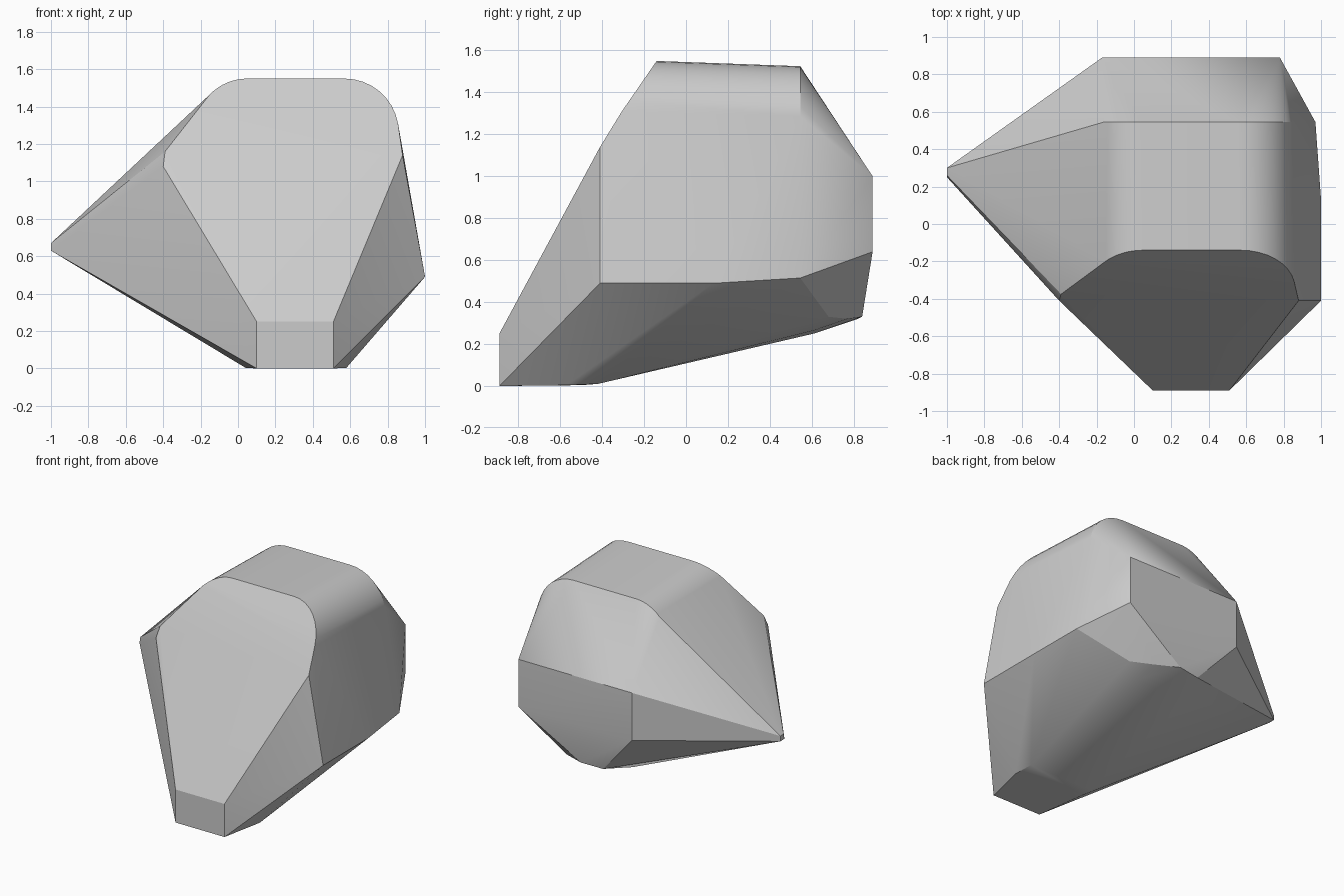
import bpy, bmesh, math
from mathutils import Vector

cube = bpy.data.objects.get("Cube")
if cube:
    bpy.data.objects.remove(cube, do_unlink=True)

# Single stone colour
stone = bpy.data.materials.new("light_grey_stone")
stone.use_nodes = True
grey = (0.6, 0.6, 0.6, 1)
stone.diffuse_color = grey
stone.node_tree.nodes["Principled BSDF"].inputs["Base Color"].default_value = grey


def arc(cx, cz, radius, start, end, steps=8):
    """Points of a circular arc in the x-z plane, angles in degrees."""
    for i in range(steps + 1):
        a = math.radians(start + (end - start) * i / steps)
        yield cx + radius * math.cos(a), cz + radius * math.sin(a)


points = []

# Rounded crown: front rim follows the sloping brow, back rim is a little lower
rim = list(arc(0.57, 1.26, 0.29, 10, 90)) + list(arc(0.05, 1.27, 0.28, 90, 136))
for x, z in rim:
    points.append((x, -0.14 - (1.55 - z) * 0.69, z))
    points.append((x - 0.01, 0.545, z - 0.025))

# Narrow front foot and the flat underside behind it
for x in (0.10, 0.51):
    points += [(x, -0.89, 0), (x, -0.89, 0.25)]
points += [(0.04, -0.5, 0.004), (0.04, -0.42, 0.01), (0.58, -0.57, 0.004), (0.57, -0.42, 0.01)]

# Back wall
for x in (-0.17, 0.78):
    points += [(x, 0.89, 0.64), (x, 0.89, 1.0)]

# Right-hand wall and cheeks
points += [(0.88, -0.41, 1.14), (1, -0.41, 0.49), (1, 0.13, 0.49), (0.97, 0.545, 0.515)]
points += [(-0.40, -0.41, 1.08), (-0.39, -0.375, 1.16), (-0.39, -0.37, 0.5)]

# Pointed side tip
points += [(-1, 0.25, 0.63), (-1, 0.30, 0.63), (-1, 0.30, 0.67), (-1, 0.26, 0.67)]

# Rounded rear underside
points += [(0.61, 0.68, 0.33), (0.46, 0.77, 0.32), (0.29, 0.84, 0.33), (0.12, 0.82, 0.32),
           (0.48, 0.61, 0.265), (0.3, 0.61, 0.25), (0.02, 0.61, 0.28)]

# Wrap everything in one convex skin
bm = bmesh.new()
for p in points:
    bm.verts.new(Vector(p))
hull = bmesh.ops.convex_hull(bm, input=bm.verts)
spare = {g for g in hull["geom_interior"] + hull["geom_unused"] if isinstance(g, bmesh.types.BMVert)}
bmesh.ops.delete(bm, geom=list(spare), context='VERTS')
bmesh.ops.dissolve_limit(bm, angle_limit=math.radians(1), verts=bm.verts, edges=bm.edges)
bmesh.ops.recalc_face_normals(bm, faces=bm.faces)

mesh = bpy.data.meshes.new("boulder")
bm.to_mesh(mesh)
bm.free()
mesh.materials.append(stone)
boulder = bpy.data.objects.new("boulder", mesh)
bpy.context.collection.objects.link(boulder)

bpy.ops.object.select_all(action='DESELECT')
boulder.select_set(True)
bpy.context.view_layer.objects.active = boulder
bpy.ops.object.shade_smooth_by_angle(angle=math.radians(20))
